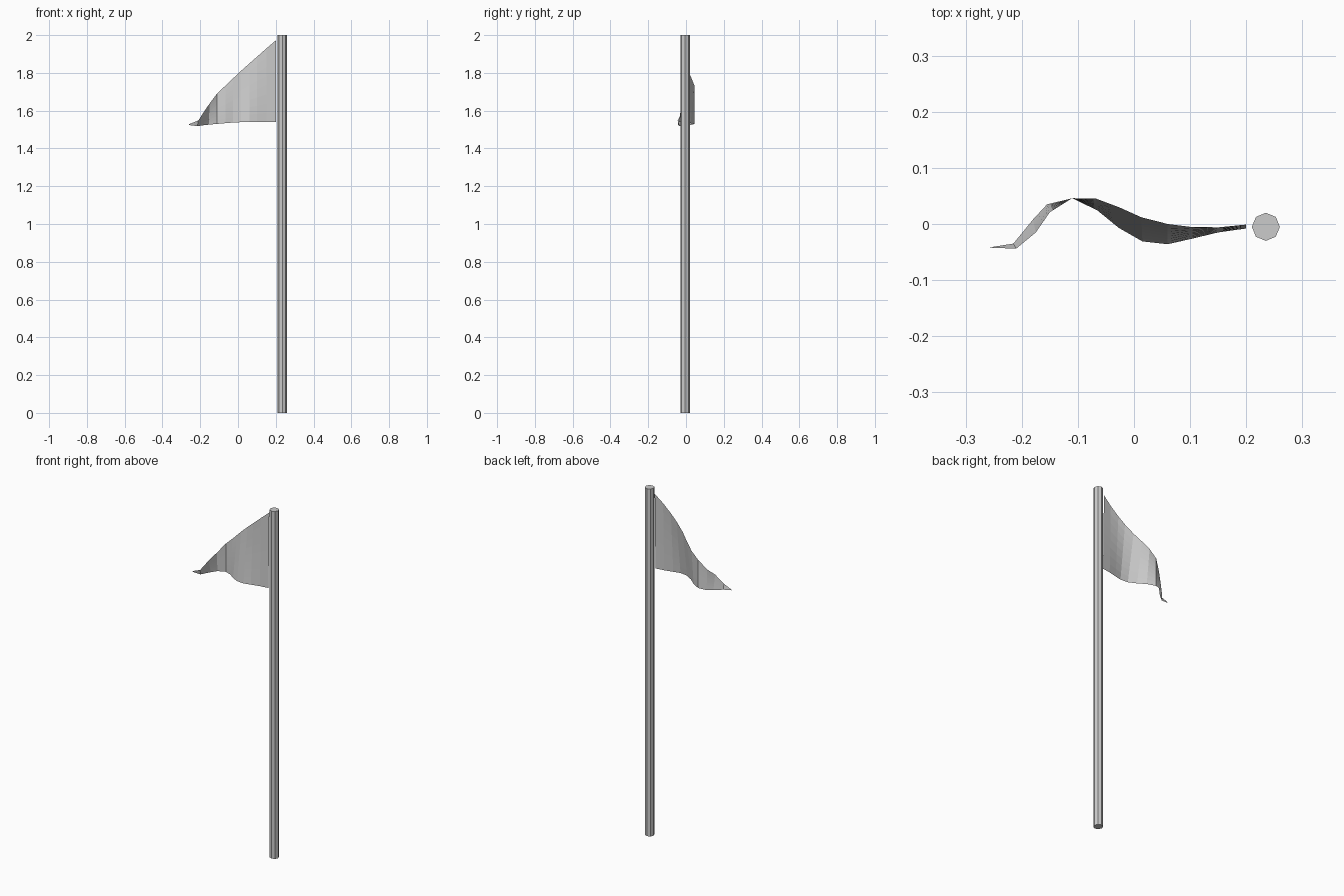
import bpy, bmesh
from mathutils import Vector

# Eight-sided pole
bpy.ops.mesh.primitive_cylinder_add(vertices=8, radius=0.025, depth=2,
                                    location=(0.235, -0.005, 1))
bpy.context.object.name = "flag_pole"

# Waving pennant: upper and lower edges, from the pole to the tip
top_edge = [(.20, -.001, 1.972), (.15, -.006, 1.929), (.10, -.005, 1.885),
            (.06, .000, 1.85), (.013, .012, 1.808), (-.027, .030, 1.770),
            (-.067, .045, 1.732), (-.11, .046, 1.692), (-.15, .021, 1.638),
            (-.175, -.015, 1.602), (-.21, -.044, 1.548), (-.26, -.042, 1.528)]
low_edge = [(.20, -.008, 1.54), (.15, -.015, 1.54), (.10, -.027, 1.54),
            (.06, -.036, 1.54), (.015, -.031, 1.539), (-.027, -.007, 1.537),
            (-.065, .024, 1.534), (-.11, .046, 1.53), (-.155, .035, 1.526),
            (-.18, .008, 1.523), (-.215, -.035, 1.518), (-.26, -.042, 1.524)]
rows = 8
bm = bmesh.new()
grid = []
for a, b in zip(top_edge, low_edge):
    grid.append([bm.verts.new(Vector(a).lerp(Vector(b), j / rows))
                 for j in range(rows + 1)])
for c0, c1 in zip(grid, grid[1:]):
    for j in range(rows):
        bm.faces.new((c0[j], c1[j], c1[j + 1], c0[j + 1]))
mesh = bpy.data.meshes.new("pennant")
bm.to_mesh(mesh)
bm.free()
bpy.context.collection.objects.link(bpy.data.objects.new("pennant", mesh))
